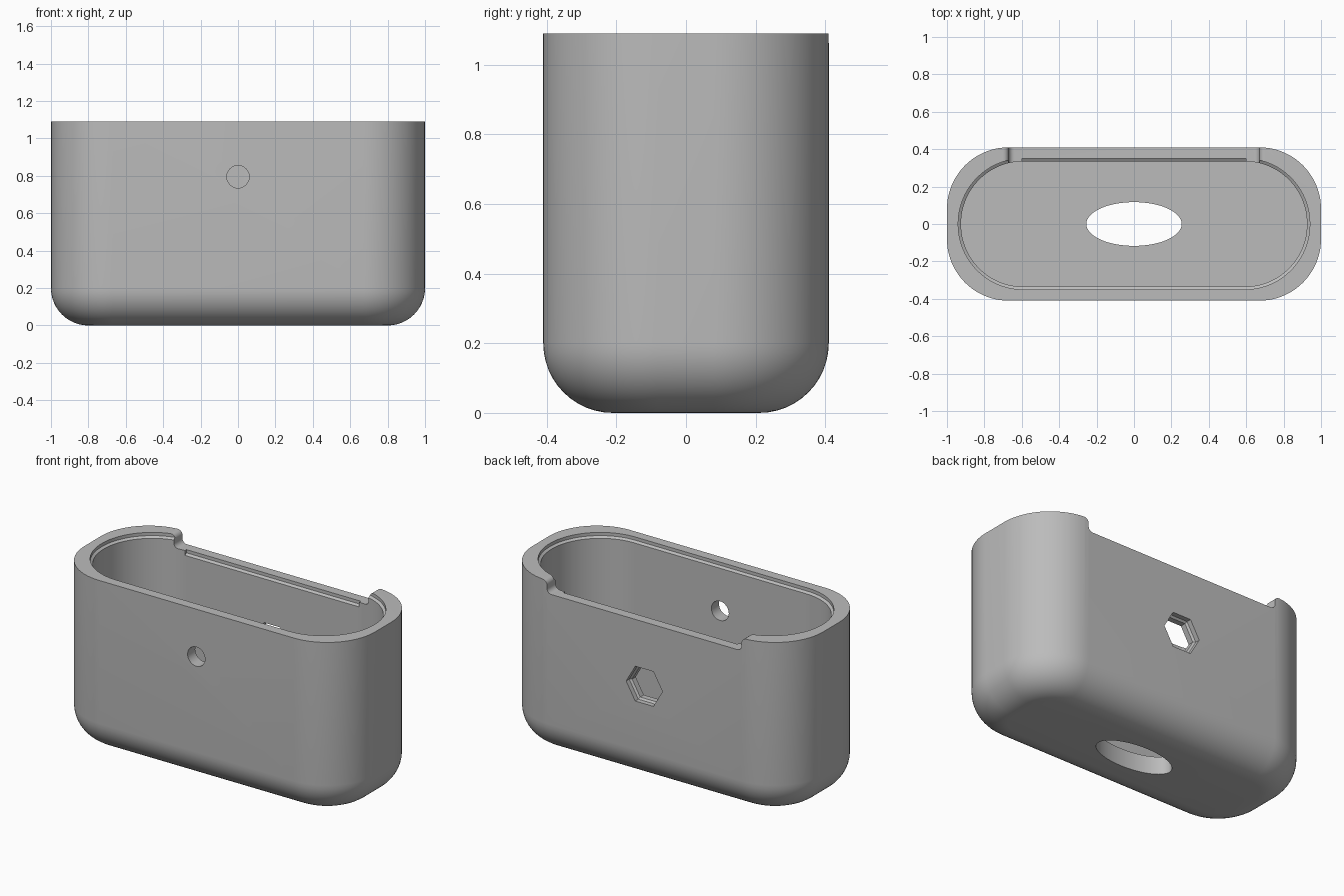
import bpy, bmesh
from math import sin, cos, pi

if "Cube" in bpy.data.objects:
    bpy.data.objects.remove(bpy.data.objects["Cube"], do_unlink=True)

HX, HY, TOP = 1.0, 0.41, 1.09      # outer half sizes and height
FILLET, FLOOR = 0.2, 0.11          # bottom rounding, floor thickness
NOTCH_X, NOTCH_Z = 0.67, 1.01      # notch half width and floor height
IN_X, IN_Y, LIP = 0.925, 0.335, 0.015

grey = bpy.data.materials.new("matte_grey")
grey.use_nodes = True
colour = (0.5, 0.5, 0.5, 1)
grey.diffuse_color = colour
grey.node_tree.nodes["Principled BSDF"].inputs["Base Color"].default_value = colour


def rounded_ring(hx, hy, r, z, seg=20):
    """Rounded rectangle in plan, counter-clockwise."""
    pts = []
    for q, (sx, sy) in enumerate([(1, 1), (-1, 1), (-1, -1), (1, -1)]):
        for i in range(seg + 1):
            a = (q + i / seg) * pi / 2
            pts.append((sx * (hx - r) + r * cos(a), sy * (hy - r) + r * sin(a), z))
    return pts


def round_ring(rx, rz, y, z, n):
    """Ellipse or polygon facing along y."""
    return [(rx * cos(2 * pi * i / n), y, z + rz * sin(2 * pi * i / n)) for i in range(n)]


def loft(name, rings):
    """Closed solid through rings of equal point count."""
    bm = bmesh.new()
    rows = [[bm.verts.new(p) for p in ring] for ring in rings]
    n = len(rows[0])
    for low, high in zip(rows, rows[1:]):
        for i in range(n):
            j = (i + 1) % n
            bm.faces.new((low[i], low[j], high[j], high[i]))
    bm.faces.new(rows[0][::-1])
    bm.faces.new(rows[-1])
    bmesh.ops.remove_doubles(bm, verts=bm.verts, dist=1e-5)
    bmesh.ops.recalc_face_normals(bm, faces=bm.faces)
    mesh = bpy.data.meshes.new(name)
    bm.to_mesh(mesh)
    bm.free()
    mesh.materials.append(grey)
    obj = bpy.data.objects.new(name, mesh)
    bpy.context.collection.objects.link(obj)
    return obj


def cut(body, cutter):
    cutter.hide_render = True
    bpy.context.view_layer.objects.active = body
    mod = body.modifiers.new("cut", 'BOOLEAN')
    mod.operation, mod.solver, mod.object = 'DIFFERENCE', 'EXACT', cutter
    bpy.ops.object.modifier_apply(modifier=mod.name)
    bpy.data.objects.remove(cutter, do_unlink=True)


# Outer shell with rounded bottom edge
rings = []
for i in range(13):
    a = i / 12 * pi / 2
    d = FILLET * (1 - sin(a))
    rings.append(rounded_ring(HX - d, HY - d, 0.33 - d, FILLET * (1 - cos(a))))
rings.append(rounded_ring(HX, HY, 0.33, TOP))
case = loft("open_case_body", rings)

# Cavity with a flared lip at the rim
def cavity_ring(grow, z):
    return rounded_ring(IN_X + grow, IN_Y + grow, IN_Y + grow - 0.002, z, 24)

cut(case, loft("cavity_cutter", [cavity_ring(0, FLOOR), cavity_ring(0, TOP - 0.03),
                                 cavity_ring(LIP, TOP - 0.02), cavity_ring(LIP, TOP + 0.1)]))

# Notch in the back rim, with rounded shoulders
r = 0.03
half = [(NOTCH_X - r + r * sin(a), NOTCH_Z + r - r * cos(a))
        for a in [i / 6 * pi / 2 for i in range(7)]]
half += [(NOTCH_X + r - r * cos(a), TOP - r + r * sin(a))
         for a in [i / 6 * pi / 2 for i in range(7)]]
half.append((NOTCH_X + r, TOP + 0.1))
profile = half + [(-x, z) for x, z in reversed(half)]
cut(case, loft("notch_cutter", [[(x, y, z) for x, z in profile] for y in (0.15, 0.6)]))

# Lip continued along the notch floor
lip = [(IN_Y - 0.05, NOTCH_Z - 0.03), (IN_Y, NOTCH_Z - 0.03), (IN_Y + LIP, NOTCH_Z - 0.02),
       (IN_Y + LIP, NOTCH_Z + 0.02), (IN_Y - 0.05, NOTCH_Z + 0.02)]
cut(case, loft("notch_lip_cutter", [[(x, y, z) for y, z in lip] for x in (-0.6, 0.6)]))

# Round hole in the front wall
cut(case, loft("front_hole_cutter", [round_ring(0.06, 0.06, y, 0.795, 32) for y in (-0.6, -0.2)]))

# Hexagonal hole in the back wall, narrowing inward
cut(case, loft("back_hex_cutter", [round_ring(s, s, y, 0.61, 6) for s, y in
                                   ((0.112, 0.2), (0.112, 0.37), (0.125, 0.38), (0.125, 0.6))]))

# Oval hole through the floor
oval = [(0.255 * cos(i * pi / 32), 0.117 * sin(i * pi / 32)) for i in range(64)]
cut(case, loft("floor_hole_cutter", [[(x, y, z) for x, y in oval] for z in (-0.1, 0.3)]))

# Smooth shading with crisp edges
bpy.ops.object.select_all(action='DESELECT')
case.select_set(True)
bpy.context.view_layer.objects.active = case
bpy.ops.object.shade_smooth_by_angle(angle=0.5)
